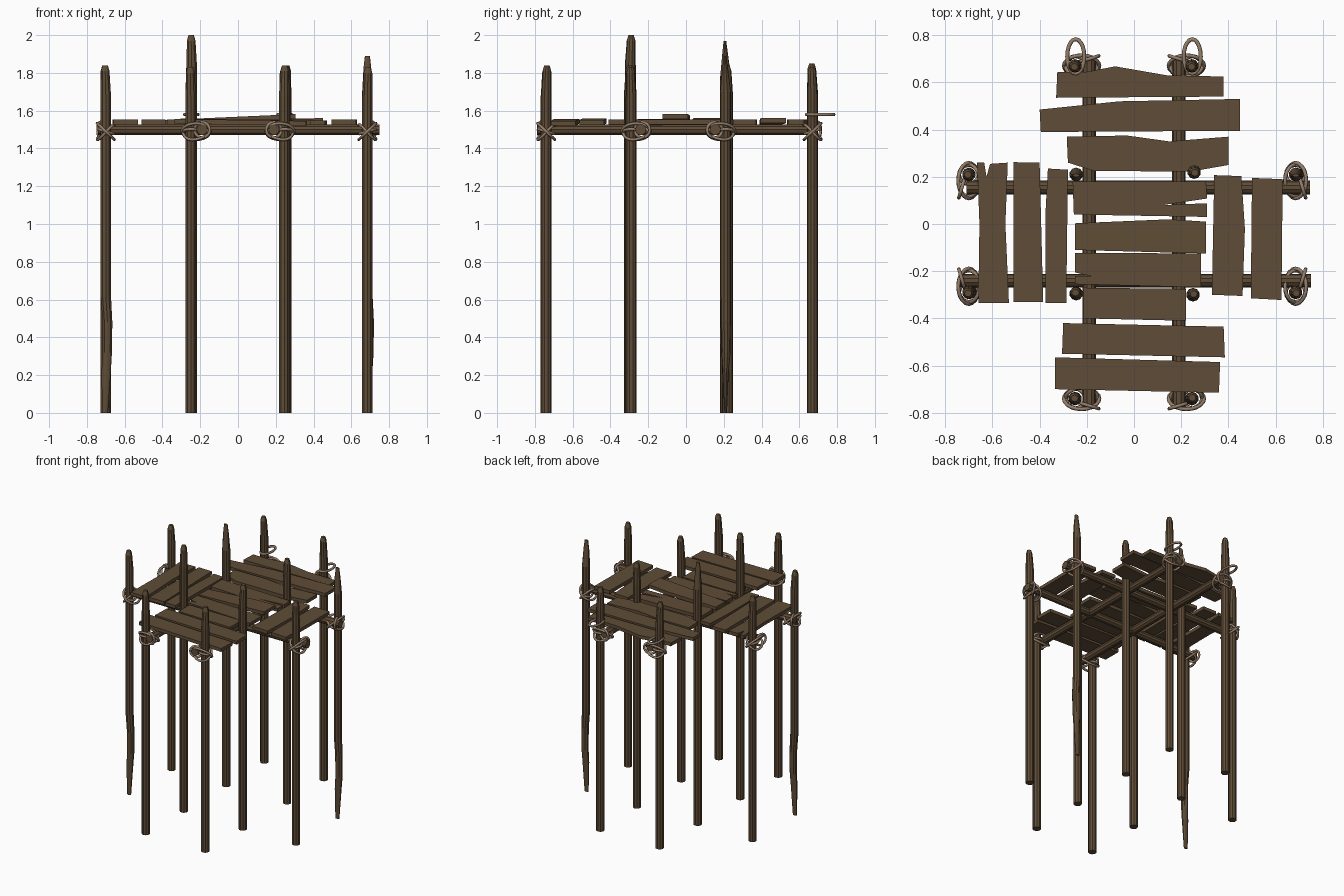
import bpy, bmesh, math, random
from mathutils import Vector

if "Cube" in bpy.data.objects:
    bpy.data.objects.remove(bpy.data.objects["Cube"])

random.seed(4)
TAU = 2 * math.pi


def material(name, col):
    m = bpy.data.materials.new(name)
    m.diffuse_color = (*col, 1)
    m.use_nodes = True
    m.node_tree.nodes["Principled BSDF"].inputs["Base Color"].default_value = m.diffuse_color
    return m


WOOD = material("wood", (0.115, 0.073, 0.038))
ROPE = material("rope", (0.30, 0.21, 0.145))


def finish(bm, name, mat):
    bmesh.ops.recalc_face_normals(bm, faces=bm.faces)
    me = bpy.data.meshes.new(name)
    bm.to_mesh(me)
    bm.free()
    me.materials.append(mat)
    ob = bpy.data.objects.new(name, me)
    bpy.context.collection.objects.link(ob)
    return ob


def loft(name, rings, mat=WOOD, closed=False):
    """Skin a list of equal-length point rings; cap the ends unless closed."""
    bm = bmesh.new()
    vs = [[bm.verts.new(p) for p in r] for r in rings]
    n = len(vs[0])
    pairs = list(zip(vs, vs[1:])) + ([(vs[-1], vs[0])] if closed else [])
    for a, b in pairs:
        for i in range(n):
            j = (i + 1) % n
            bm.faces.new((a[i], a[j], b[j], b[i]))
    if not closed:
        bm.faces.new(vs[0])
        bm.faces.new(vs[-1])
    return finish(bm, name, mat)


def post(name, x, y, h, sharp_foot=False, thin_tip=False):
    """Round log with a hewn top; each ring is (z, rx, ry, dx, dy)."""
    r = 0.029
    if sharp_foot:
        rings = [(0, .016, .007, -.004, 0), (.22, .026, .016, .002, 0), (.32, .026, .024, .008, .002),
                 (.48, .027, .027, .009, 0), (.62, r, r, 0, 0)]
    else:
        rings = [(0, r, r, 0, 0)]
    a, b = random.uniform(-.005, .005), random.uniform(-.005, .005)
    if thin_tip:
        rings += [(h - .19, r, r, 0, 0), (h - .07, .022, .015, 0, -.003), (h, .014, .007, 0, -.004)]
    else:
        rings += [(h - .16, r, r, 0, 0), (h - .03, .024, .023, a, b), (h, .015, .014, a, b)]
    loft(name, [[(x + dx + rx * math.cos(TAU * (i + .5) / 10), y + dy + ry * math.sin(TAU * (i + .5) / 10), z)
                 for i in range(10)] for z, rx, ry, dx, dy in rings])


# Outer and inner posts
post("back_left_post", -.25, .67, 1.85)
post("back_right_post", .245, .67, 1.83)
post("left_back_post", -.70, .21, 1.84)
post("inner_back_left_post", -.245, .21, 1.97, thin_tip=True)
post("inner_back_right_post", .255, .22, 1.84)
post("right_back_post", .685, .21, 1.89, sharp_foot=True, thin_tip=True)
post("left_front_post", -.70, -.29, 1.84, sharp_foot=True)
post("inner_front_left_post", -.245, -.295, 2.0)
post("inner_front_right_post", .25, -.30, 1.84)
post("right_front_post", .685, -.29, 1.83)
post("front_left_post", -.25, -.74, 1.83)
post("front_right_post", .245, -.74, 1.84)


# Supporting beams
def beam(name, a, b, r=.029, z=1.5):
    a, b = Vector((*a, z)), Vector((*b, z))
    side = (b - a).cross(Vector((0, 0, 1))).normalized()
    loft(name, [[p + side * r * math.cos(TAU * i / 10) + Vector((0, 0, r * math.sin(TAU * i / 10)))
                 for i in range(10)] for p in (a, b)])


beam("left_long_beam", (-.19, -.785), (-.19, .70))
beam("right_long_beam", (.19, -.785), (.19, .70))
beam("back_cross_beam", (-.71, .155), (.745, .155))
beam("front_cross_beam", (-.74, -.24), (.75, -.24))


# Deck planks: outline, underside height, slope along x
def plank(name, outline, z=1.527, slope=0.0, t=.025):
    loft(name, [[(x, y, z + k + slope * x) for x, y in outline] for k in (0, t)])


plank("back_plank_1", [(-.33, .535), (.38, .54), (.38, .625), (.14, .63), (-.08, .668), (-.20, .645), (-.325, .645)])
plank("back_plank_2", [(-.395, .39), (.45, .395), (.45, .53), (-.06, .52), (-.40, .485)], 1.53, .012)
plank("back_plank_3", [(-.28, .26), (-.17, .225), (.24, .222), (.40, .25), (.40, .37), (.15, .35), (-.03, .375),
                       (-.285, .37)])
plank("middle_plank_1", [(-.255, .04), (.31, .03), (.31, .088), (.12, .08), (.31, .108), (.305, .18), (-.26, .18)],
      1.53, -.02)
plank("middle_plank_2", [(-.25, -.11), (.305, -.125), (.305, .01), (.15, .02), (-.25, .003)], 1.543, .045)
plank("middle_plank_3", [(-.25, -.255), (.285, -.268), (.285, -.125), (-.25, -.122), (-.25, -.205), (-.18, -.222),
                         (-.25, -.22)], 1.527, -.02)
plank("front_plank_1", [(-.215, -.40), (.22, -.41), (.22, -.275), (-.215, -.27)])
plank("front_plank_2", [(-.305, -.55), (.385, -.565), (.38, -.435), (-.30, -.42)], 1.529, -.012)
plank("front_plank_3", [(-.335, -.70), (.36, -.715), (.365, -.585), (-.335, -.565)], 1.526, -.015)
plank("left_plank_1", [(-.66, -.335), (-.53, -.335), (-.545, 0), (-.535, .26), (-.61, .255), (-.625, .20),
                       (-.635, .26), (-.665, .26), (-.655, 0)])
plank("left_plank_2", [(-.51, -.33), (-.385, -.33), (-.40, .26), (-.51, .262)])
plank("left_plank_3", [(-.375, -.335), (-.287, -.335), (-.28, .23), (-.365, .235), (-.375, .05)])
plank("right_plank_1", [(.33, -.30), (.46, -.305), (.47, -.02), (.455, .203), (.34, .207)], 1.523)
plank("right_plank_2", [(.495, -.315), (.625, -.322), (.63, .19), (.50, .195)])


# Rope: tube swept along a closed path
def rope(name, pts, r=.0085):
    n, rings = len(pts), []
    mid = sum(pts, Vector()) / n
    for i, p in enumerate(pts):
        tan = (pts[(i + 1) % n] - pts[i - 1]).normalized()
        out = (p - mid)
        out = (out - tan * out.dot(tan)).normalized()
        up = tan.cross(out)
        rings.append([p + r * (out * math.cos(TAU * k / 6) + up * math.sin(TAU * k / 6)) for k in range(6)])
    ob = loft(name, rings, ROPE, closed=True)
    for f in ob.data.polygons:
        f.use_smooth = True


def loop(name, c, u, v, w=Vector((0, 0, 0)), n=20):
    """Ellipse with half axes u and v; w adds a second-harmonic wobble."""
    rope(name, [c + u * math.cos(TAU * i / n) + v * math.sin(TAU * i / n) + w * math.sin(2 * TAU * i / n)
                for i in range(n)])


UP = Vector((0, 0, 1))


def lashing(name, x, y, d, o):
    """Ties a post to a beam lying in direction d; o points outwards along the beam."""
    p, d, o = Vector((x, y, 1.49)), Vector((*d, 0)), Vector((*o, 0))
    loop(name + "_post_loop", p, d * .04, o * .041 + UP * .012)
    loop(name + "_cross_loop_a", p + d * .026, d * .075, o * .045 + UP * .043)
    loop(name + "_cross_loop_b", p + d * .026 - UP * .004, d * .068, o * .045 - UP * .038, UP * .006)
    loop(name + "_beam_loop", p + d * .058 + o * .03 + UP * .008, d * .04 + o * .012, UP * .041)


# Lashings on the eight outer posts
for sx, side in ((-1, "left"), (1, "right")):
    lashing("back_" + side + "_lashing", sx * .248, .67, (-sx, 0), (0, 1))
    lashing("front_" + side + "_lashing", sx * .248, -.74, (-sx, 0), (0, -1))
    px = -.70 if sx < 0 else .685
    lashing(side + "_back_lashing", px, .21, (0, -1), (sx, 0))
    lashing(side + "_front_lashing", px, -.29, (0, 1), (sx, 0))
    # Loose rope ring hanging out behind the back posts
    loop("back_" + side + "_rope_ring", Vector((sx * .247, .71, 1.58)), Vector((.036, 0, 0)), Vector((0, .073, 0)))
